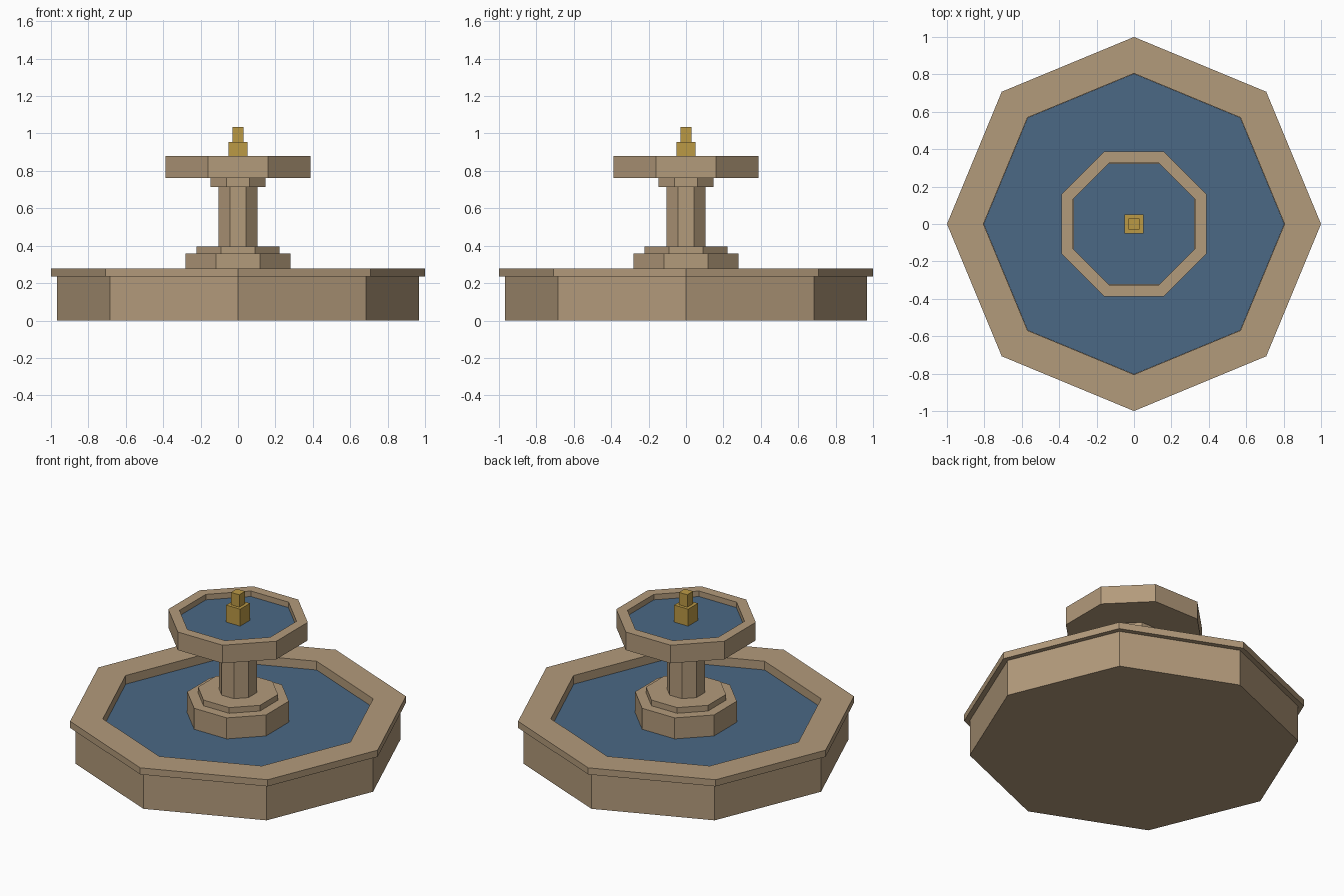
import bpy, bmesh, math

if "Cube" in bpy.data.objects:
    bpy.data.objects.remove(bpy.data.objects["Cube"])


def material(name, rgb):
    m = bpy.data.materials.new(name)
    m.diffuse_color = (*rgb, 1)
    m.use_nodes = True
    m.node_tree.nodes["Principled BSDF"].inputs["Base Color"].default_value = m.diffuse_color
    return m


stone = material("tan_stone", (0.45, 0.325, 0.198))
water = material("blue_water", (0.07, 0.14, 0.235))
brass = material("brass", (0.50, 0.32, 0.06))


def turned(name, profile, mat, sides=8, flat_front=True):
    """Revolve (size, z) points from bottom to top, capping both ends.
    With flat_front the size is centre-to-face, otherwise centre-to-corner."""
    bm = bmesh.new()
    start = math.pi / sides if flat_front else 0
    grow = 1 / math.cos(math.pi / sides) if flat_front else 1
    rings = []
    for r, z in profile:
        rings.append([bm.verts.new((r * grow * math.cos(start + i * math.tau / sides),
                                    r * grow * math.sin(start + i * math.tau / sides), z))
                      for i in range(sides)])
    for a, b in zip(rings, rings[1:]):
        for i in range(sides):
            j = (i + 1) % sides
            bm.faces.new((a[i], a[j], b[j], b[i]))
    bm.faces.new(rings[0][::-1])
    bm.faces.new(rings[-1])
    bmesh.ops.recalc_face_normals(bm, faces=bm.faces)
    mesh = bpy.data.meshes.new(name)
    bm.to_mesh(mesh)
    bm.free()
    mesh.materials.append(mat)
    ob = bpy.data.objects.new(name, mesh)
    bpy.context.collection.objects.link(ob)
    return ob


# Lower pool with overhanging rim, corners on the axes
turned("lower_basin", [(0.967, 0), (0.967, 0.235), (1, 0.235), (1, 0.278),
                       (0.805, 0.278), (0.805, 0.18)], stone, flat_front=False)
turned("lower_water", [(0.804, 0.18), (0.804, 0.222)], water, flat_front=False)

# Pedestal: plinth, step, column and capital
turned("plinth", [(0.282, 0.18), (0.282, 0.358)], stone)
turned("plinth_step", [(0.222, 0.358), (0.222, 0.395)], stone)
turned("column", [(0.105, 0.395), (0.105, 0.715)], stone)
turned("capital", [(0.148, 0.715), (0.148, 0.763)], stone)

# Upper bowl and its water
turned("upper_bowl", [(0.387, 0.763), (0.387, 0.88), (0.325, 0.88), (0.325, 0.81)], stone)
turned("upper_water", [(0.324, 0.81), (0.324, 0.845)], water)

# Square spout
turned("spout_base", [(0.05, 0.845), (0.05, 0.955)], brass, sides=4)
turned("spout_tip", [(0.03, 0.955), (0.03, 1.035)], brass, sides=4)
